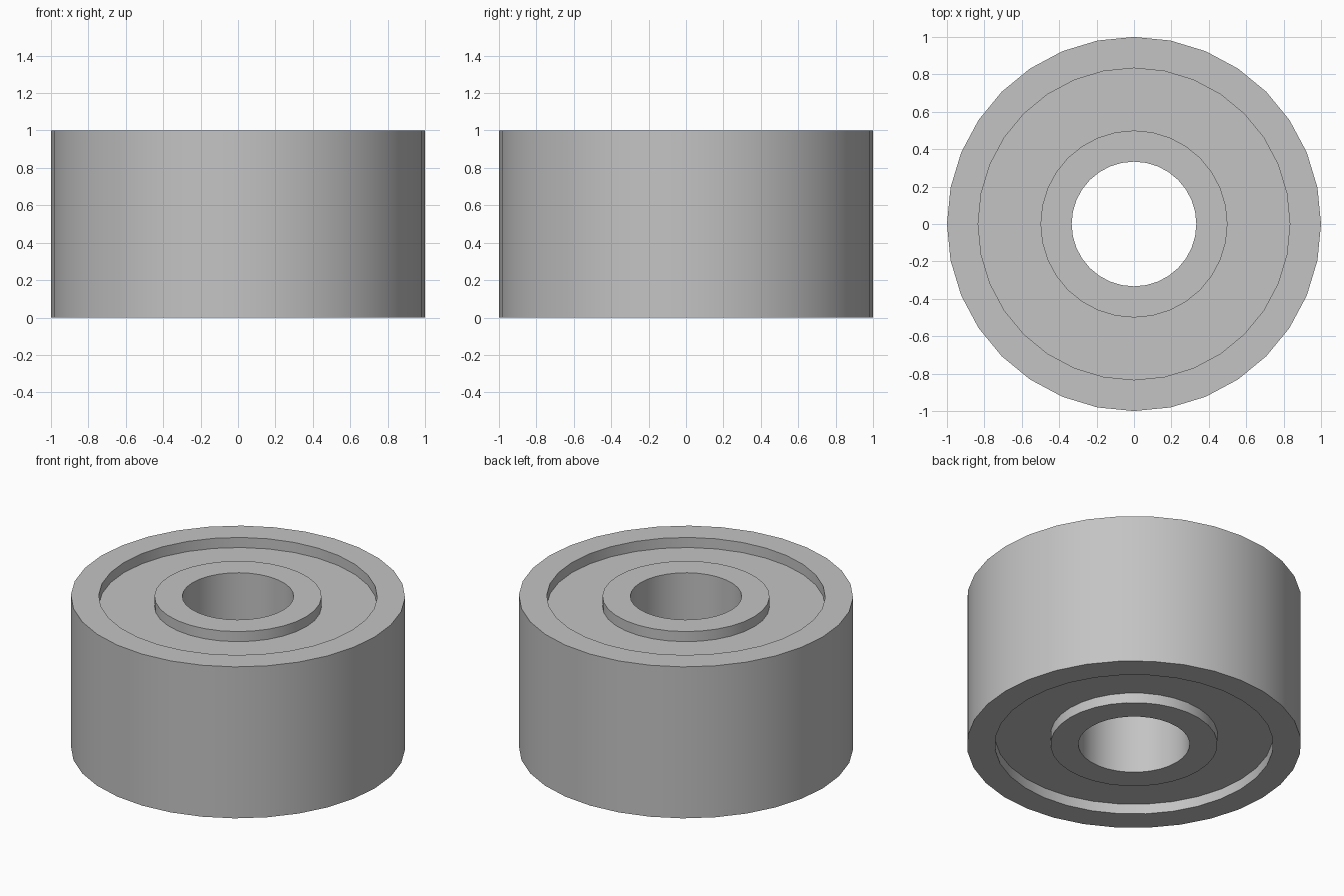
import bpy, bmesh
from math import pi, radians
from mathutils import Vector

cube = bpy.data.objects.get("Cube")
if cube:
    bpy.data.objects.remove(cube, do_unlink=True)

SIDES = 32
BORE, HUB, RIM, OUTER = 1 / 3, 0.5, 5 / 6, 1.0
HEIGHT, RECESS = 1.0, 1 / 15

# Plain grey steel
steel = bpy.data.materials.new("grey_steel")
steel.use_nodes = True
colour = (0.55, 0.55, 0.55, 1)
steel.diffuse_color = colour
steel.node_tree.nodes["Principled BSDF"].inputs["Base Color"].default_value = colour

# Upper half of the cross-section, from bore to outer wall, mirrored for the underside
top = [(BORE, HEIGHT), (HUB, HEIGHT), (HUB, HEIGHT - RECESS),
       (RIM, HEIGHT - RECESS), (RIM, HEIGHT), (OUTER, HEIGHT)]
profile = top + [(r, HEIGHT - z) for r, z in reversed(top)]

# Closed section spun about the vertical axis
bm = bmesh.new()
verts = [bm.verts.new((r, 0, z)) for r, z in profile]
edges = [bm.edges.new((v, verts[(i + 1) % len(verts)])) for i, v in enumerate(verts)]
bmesh.ops.spin(bm, geom=verts + edges, cent=Vector(), axis=Vector((0, 0, 1)),
               angle=2 * pi, steps=SIDES, use_merge=False)
bmesh.ops.remove_doubles(bm, verts=bm.verts[:], dist=1e-4)
bmesh.ops.recalc_face_normals(bm, faces=bm.faces[:])

mesh = bpy.data.meshes.new("ring_bearing")
bm.to_mesh(mesh)
bm.free()
mesh.materials.append(steel)
bearing = bpy.data.objects.new("ring_bearing", mesh)
bpy.context.collection.objects.link(bearing)

# Smooth round walls with crisp rims
bpy.ops.object.select_all(action="DESELECT")
bearing.select_set(True)
bpy.context.view_layer.objects.active = bearing
bpy.ops.object.shade_smooth_by_angle(angle=radians(30))
